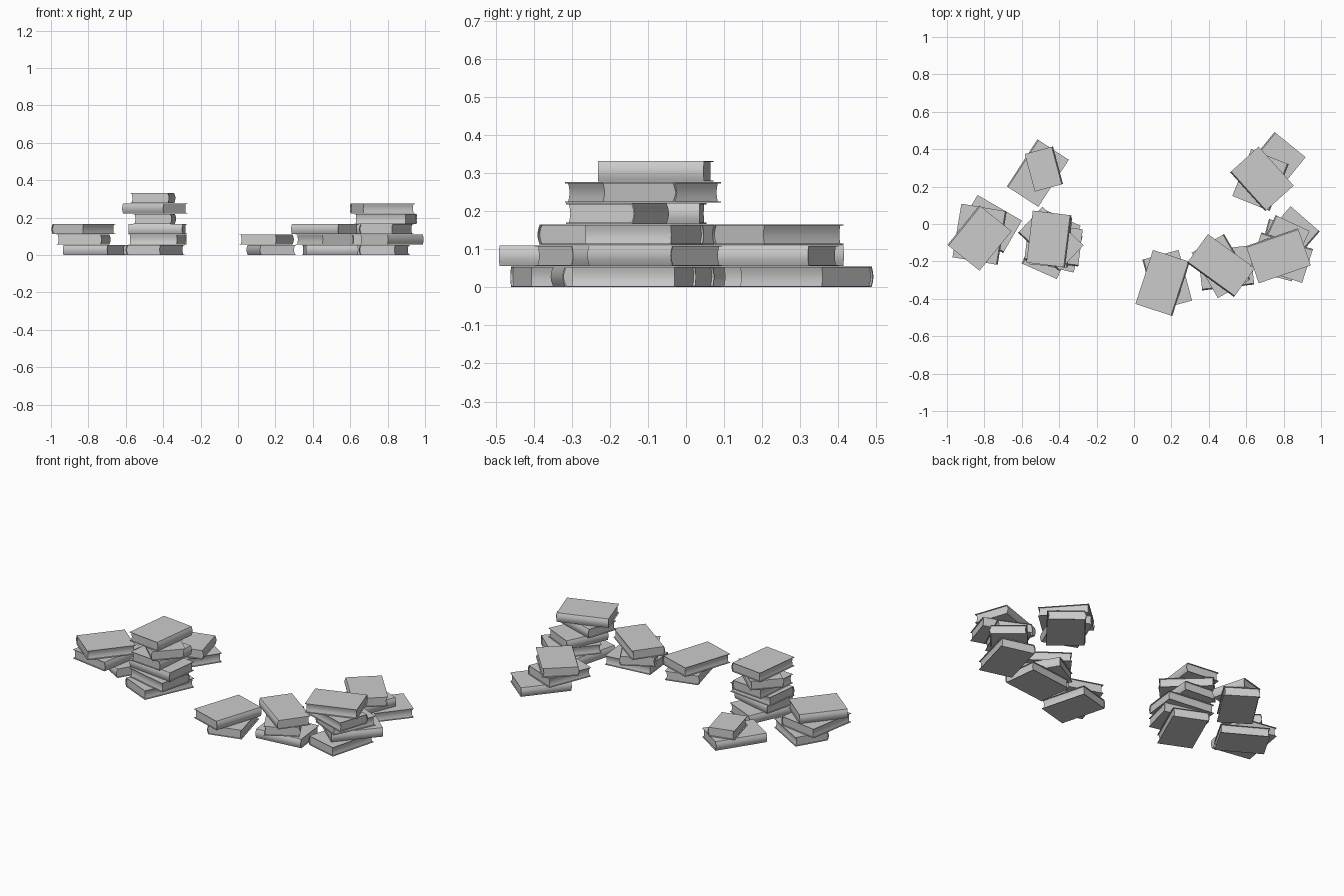
import bpy, bmesh, math

if "Cube" in bpy.data.objects:
    bpy.data.objects.remove(bpy.data.objects["Cube"])

PITCH = 0.0553     # height of one book in a stack
T = 0.003          # cover board thickness
INSET = 0.006      # pages recessed from cover edges
BULGE = 0.007      # roundness of the spine


def arc(x0, z0, z1, depth, n=8):
    """Points bowing towards -x between heights z0 and z1."""
    return [(x0 - depth * math.sin(math.pi * i / n), z0 + (z1 - z0) * i / n)
            for i in range(n + 1)]


def extrude_profile(name, pts, length, loc, rot):
    """Extrude an XZ outline along local y."""
    bm = bmesh.new()
    vs = [bm.verts.new((x, -length / 2, z)) for x, z in pts]
    f = bm.faces.new(vs)
    ext = bmesh.ops.extrude_face_region(bm, geom=[f])
    for v in ext["geom"]:
        if isinstance(v, bmesh.types.BMVert):
            v.co.y = length / 2
    bmesh.ops.recalc_face_normals(bm, faces=bm.faces)
    me = bpy.data.meshes.new(name)
    bm.to_mesh(me)
    bm.free()
    ob = bpy.data.objects.new(name, me)
    ob.location = loc
    ob.rotation_euler = (0, 0, math.radians(rot))
    bpy.context.collection.objects.link(ob)
    bpy.ops.object.select_all(action='DESELECT')
    bpy.context.view_layer.objects.active = ob
    ob.select_set(True)
    bpy.ops.object.shade_smooth_by_angle(angle=math.radians(35))
    return ob


def book(name, level, x, y, w, l, rot, flip=False):
    """w across the pages, l along the spine, rot turns the book about z."""
    h = PITCH - 0.0012
    loc = (x, y, level * PITCH + 0.0006)
    if flip:
        rot += 180
    xs, xe = -w / 2 + BULGE, w / 2
    # wrapped cover: bottom board, rounded spine, top board
    outer = arc(xs, 0, h, BULGE)
    inner = arc(xs + T, T, h - T, BULGE)
    cover = [(xe, 0)] + outer + [(xe, h), (xe, h - T)] + inner[::-1] + [(xe, T)]
    extrude_profile(name + "_cover", cover, l, loc, rot)
    # page block with hollow fore edge
    pages = arc(xs + T, T, h - T, BULGE) + arc(xe - INSET, T, h - T, 0.004)[::-1]
    extrude_profile(name + "_pages", pages, l - 2 * INSET, loc, rot)


# each stack from the ground up: x, y, width, length, turn
stacks = {
    "far_left": [
        (-0.768, 0.000, 0.200, 0.274, 60),
        (-0.826, -0.055, 0.245, 0.290, -9.5),
        (-0.826, -0.075, 0.220, 0.272, -39),
    ],
    "tall_left": [
        (-0.443, -0.110, 0.206, 0.312, -24),
        (-0.430, -0.130, 0.200, 0.270, 76),
        (-0.430, -0.110, 0.200, 0.290, 83),
        (-0.445, -0.090, 0.205, 0.270, -5),
        (-0.445, -0.080, 0.190, 0.300, 47),
        (-0.455, -0.080, 0.208, 0.280, -7),
    ],
    "back_left": [
        (-0.514, 0.272, 0.200, 0.300, -33),
        (-0.482, 0.294, 0.156, 0.208, 15),
    ],
    "front_middle": [
        (0.178, -0.300, 0.200, 0.280, 15),
        (0.153, -0.315, 0.207, 0.304, -18),
    ],
    "front_right": [
        (0.492, -0.235, 0.210, 0.280, 96.5),
        (0.465, -0.225, 0.200, 0.280, 30),
        (0.465, -0.222, 0.190, 0.310, 54),
    ],
    "tall_right": [
        (0.783, -0.140, 0.205, 0.290, -15),
        (0.820, -0.082, 0.206, 0.290, -41),
        (0.793, -0.113, 0.200, 0.260, -25),
        (0.790, -0.180, 0.190, 0.290, 72),
        (0.772, -0.170, 0.210, 0.294, -71),
    ],
    "back_right": [
        (0.744, 0.313, 0.214, 0.287, -39),
        (0.676, 0.235, 0.215, 0.270, -22),
        (0.684, 0.241, 0.205, 0.280, 42),
    ],
}

for stack, books in stacks.items():
    for i, (x, y, w, l, r) in enumerate(books):
        book(f"{stack}_book_{i + 1}", i, x, y, w, l, r, flip=(i % 2 == 1))
